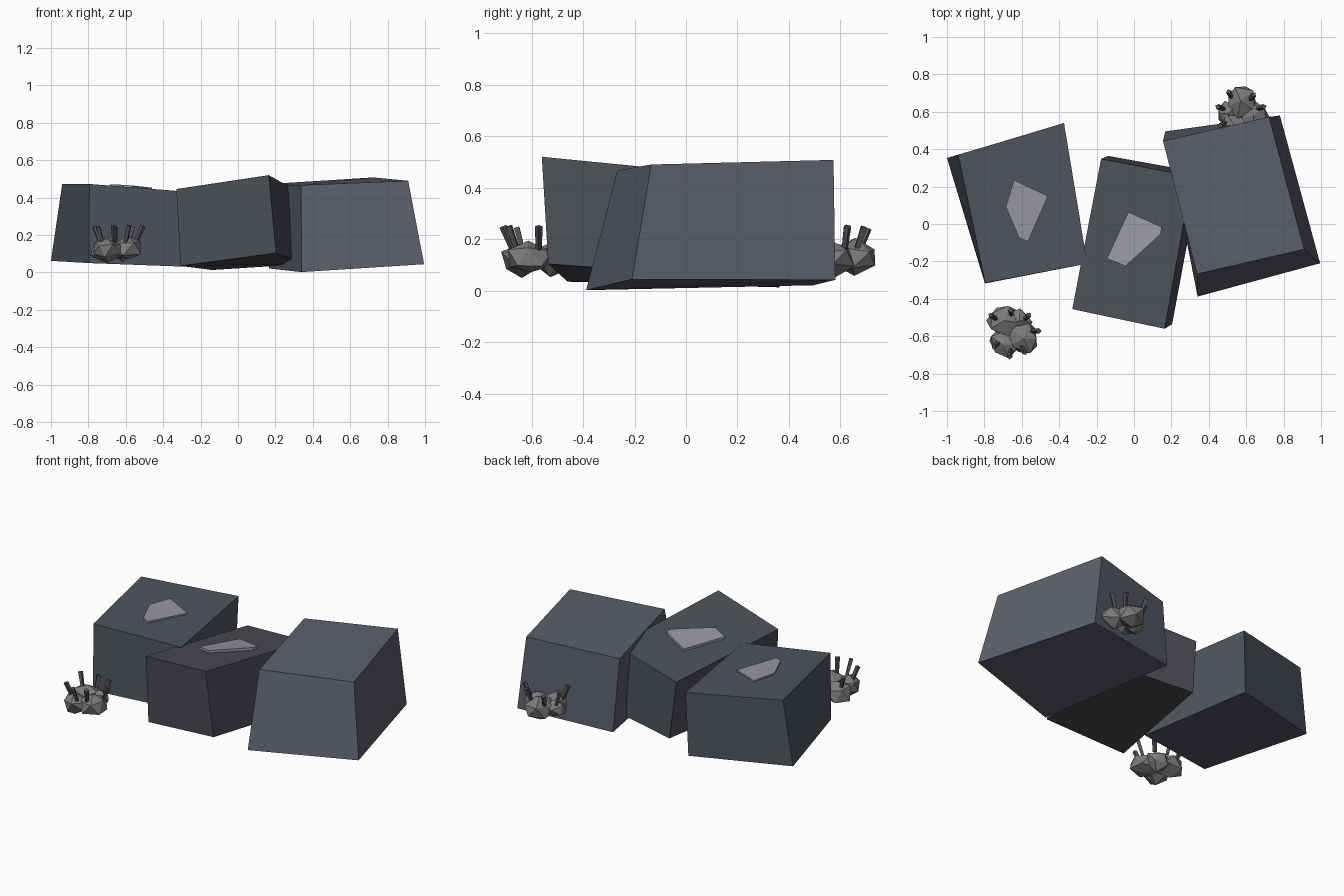
import bpy, bmesh, math, random
from mathutils import Vector, Matrix

if "Cube" in bpy.data.objects:
    bpy.data.objects.remove(bpy.data.objects["Cube"])

random.seed(4)

def material(name, rgb):
    m = bpy.data.materials.new(name)
    m.diffuse_color = (*rgb, 1)
    m.use_nodes = True
    m.node_tree.nodes["Principled BSDF"].inputs["Base Color"].default_value = m.diffuse_color
    return m

SLATE_A = material("slate_left", (0.08, 0.092, 0.11))
SLATE_B = material("slate_middle", (0.07, 0.077, 0.09))
SLATE_C = material("slate_right", (0.105, 0.115, 0.145))
PALE = material("pale_chip", (0.30, 0.31, 0.33))
ROCK = material("rubble_grey", (0.2, 0.2, 0.205))
DARK = material("spike_grey", (0.09, 0.09, 0.1))

def finish(name, bm, mat):
    bmesh.ops.recalc_face_normals(bm, faces=bm.faces)
    me = bpy.data.meshes.new(name)
    bm.to_mesh(me)
    bm.free()
    me.materials.append(mat)
    ob = bpy.data.objects.new(name, me)
    bpy.context.collection.objects.link(ob)
    return ob

def prism(name, bottom, top, mat):
    """Closed solid between two matching rings of points."""
    bm = bmesh.new()
    lo = [bm.verts.new(p) for p in bottom]
    hi = [bm.verts.new(p) for p in top]
    bm.faces.new(lo)
    bm.faces.new(hi)
    n = len(lo)
    for i in range(n):
        j = (i + 1) % n
        bm.faces.new((lo[i], lo[j], hi[j], hi[i]))
    return finish(name, bm, mat)

# Stone blocks; rings run front-left, front-right, back-right, back-left
top_a = [(-.795, -.315, .473), (-.25, -.212, .43), (-.374, .54, .435), (-.94, .37, .473)]
top_b = [(-.33, -.455, .446), (.164, -.56, .52), (.31, .255, .44), (-.176, .348, .375)]
top_c = [(.337, -.267, .467), (.91, -.135, .49), (.722, .573, .508), (.155, .444, .472)]
prism("left_block", [(-.797, -.318, .05), (-.262, -.214, .03),
                     (-.39, .533, .035), (-1, .353, .062)], top_a, SLATE_A)
prism("middle_block", [(-.307, -.46, .035), (.204, -.535, .104),
                       (.355, .275, .045), (-.138, .364, .013)], top_b, SLATE_B)
prism("right_block", [(.34, -.388, .002), (.995, -.21, .044),
                      (.78, .58, .042), (.167, .495, .021)], top_c, SLATE_C)

# Pale chips lying on the tilted tops of two blocks
def chip(name, outline, ring):
    o, a, b = (Vector(ring[i]) for i in (0, 1, 3))
    n = (a - o).cross(b - o)
    def z(x, y):
        return o.z - (n.x * (x - o.x) + n.y * (y - o.y)) / n.z
    prism(name, [(x, y, z(x, y) - .01) for x, y in outline],
          [(x, y, z(x, y) + .013) for x, y in outline], PALE)

chip("left_chip", [(-.642, .235), (-.685, .09), (-.615, -.072), (-.567, -.095), (-.46, .15)], top_a)
chip("middle_chip", [(-.03, .064), (-.145, -.185), (-.045, -.225), (.144, -.053), (.147, -.015)], top_b)

# Rubble clusters: jittered low-poly lumps with thin outward-leaning spikes
LUMPS = [(-.055, .055, .125, .092), (.055, -.035, .13, .09), (-.045, -.065, .125, .085), (.03, .05, .12, .07)]
SPIKES = [(-.105, .075), (-.01, .1), (.075, .075), (.12, 0), (.055, -.1), (-.015, -.12), (-.09, -.075)]

def rubble(name, x, y, turn):
    place = Matrix.Translation((x, y, 0)) @ Matrix.Rotation(math.radians(turn), 4, 'Z')
    bm = bmesh.new()
    for lx, ly, lz, r in LUMPS:
        m = place @ Matrix.Translation((lx, ly, lz)) @ Matrix.Diagonal((1, 1, .76, 1))
        new = bmesh.ops.create_icosphere(bm, subdivisions=1, radius=r, matrix=m)["verts"]
        for v in new:
            v.co += Vector([random.uniform(-.012, .012) for _ in range(3)])
    finish(name, bm, ROCK)
    bm = bmesh.new()
    for sx, sy in SPIKES:
        axis = Vector((sx * 3.5, sy * 3.5, 1)).normalized()
        m = place @ Matrix.Translation(Vector((sx, sy, .205)) * 1) @ \
            axis.to_track_quat('Z', 'Y').to_matrix().to_4x4()
        bmesh.ops.create_cone(bm, cap_ends=True, segments=4, radius1=.012, radius2=.015,
                              depth=random.uniform(.075, .1), matrix=m)
    finish(name + "_spikes", bm, DARK)

rubble("front_rubble", -.647, -.572, 0)
rubble("rear_rubble", .563, .585, 115)
